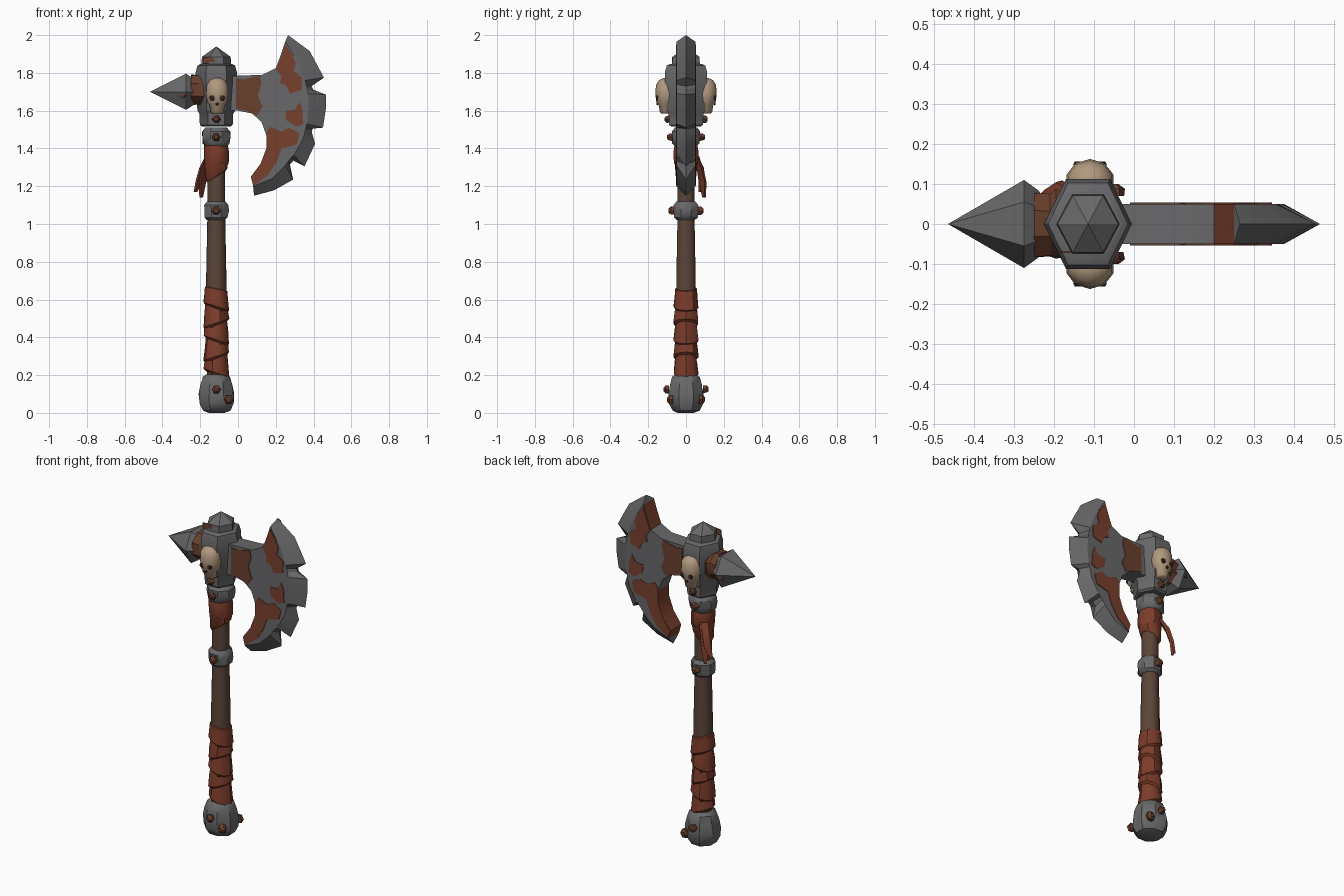
import bpy, bmesh, math, random
from mathutils import Vector, Matrix

if "Cube" in bpy.data.objects:
    bpy.data.objects.remove(bpy.data.objects["Cube"])

random.seed(4)
AX = -0.115  # x of the shaft axis


def material(name, rgb):
    m = bpy.data.materials.new(name)
    m.diffuse_color = (*rgb, 1)
    m.use_nodes = True
    m.node_tree.nodes["Principled BSDF"].inputs["Base Color"].default_value = m.diffuse_color
    return m


METAL = material("dull steel", (0.14, 0.14, 0.145))
RUST = material("dark rust", (0.14, 0.050, 0.026))
BRIGHT = material("red rust", (0.19, 0.050, 0.025))
LEATHER = material("red leather", (0.20, 0.045, 0.023))
WOOD = material("dark wood", (0.105, 0.06, 0.04))
BONE = material("bone", (0.44, 0.32, 0.21))
DARK = material("dark hollow", (0.035, 0.017, 0.012))


def finish(name, bm, mats, angle=38):
    bmesh.ops.recalc_face_normals(bm, faces=bm.faces)
    for f in bm.faces:
        f.smooth = True
    for e in bm.edges:
        e.smooth = e.calc_face_angle(0) < math.radians(angle)
    me = bpy.data.meshes.new(name)
    bm.to_mesh(me)
    bm.free()
    for m in mats:
        me.materials.append(m)
    ob = bpy.data.objects.new(name, me)
    bpy.context.collection.objects.link(ob)
    return ob


def lathe(name, rings, sides, mat, pos=(AX, 0, 0), rot=None, sy=1.0, phase=0.0,
          jitter=0.0, angle=38):
    """Rings are (height, radius, optional tilt) around the local z axis."""
    bm = bmesh.new()
    M = Matrix.Translation(pos) @ (rot or Matrix.Identity(4))
    loops = []
    for r in rings:
        h, rad, tilt = r if len(r) == 3 else (*r, 0)
        loop = []
        for i in range(sides):
            a = math.tau * (i + phase) / sides
            q = rad + random.uniform(-jitter, jitter)
            p = Vector((q * math.cos(a), sy * q * math.sin(a), h))
            p.z += tilt * math.cos(a)
            loop.append(bm.verts.new(M @ p))
        loops.append(loop)
    for a, b in zip(loops, loops[1:]):
        for i in range(sides):
            j = (i + 1) % sides
            bm.faces.new((a[i], a[j], b[j], b[i]))
    bm.faces.new(loops[0])
    bm.faces.new(loops[-1])
    bmesh.ops.remove_doubles(bm, verts=bm.verts, dist=0.0005)
    return finish(name, bm, [mat], angle)


def prism(name, pts, y0, y1, mats, rule=None):
    """Outline in the xz plane, extruded from y0 to y1."""
    bm = bmesh.new()
    a = [bm.verts.new((x, y0, z)) for x, z in pts]
    b = [bm.verts.new((x, y1, z)) for x, z in pts]
    bm.faces.new(a)
    bm.faces.new(b)
    for i in range(len(pts)):
        j = (i + 1) % len(pts)
        bm.faces.new((a[i], a[j], b[j], b[i]))
    bm.normal_update()
    if rule:
        for f in bm.faces:
            f.material_index = rule(f)
    return finish(name, bm, mats)


# Pommel
lathe("pommel", [(0, .045), (.012, .078), (.05, .097), (.1, .1), (.15, .088),
                 (.19, .078), (.203, .06)], 8, METAL, phase=.5, jitter=.004)

# Wooden shaft
lathe("shaft", [(.18, .05), (.6, .055), (.75, .053), (1.05, .047), (1.5, .048)], 10, WOOD)

# Lower grip: overlapping leather turns with alternating tilt
turns = []
for i in range(5):
    z = .2 + i * .088
    t = .022 if i % 2 else -.022
    turns += [(z, .057, t), (z + .012, .068, t), (z + .07, .062, t * .6)]
turns += [(.655, .06, -.012), (.662, .05, -.012)]
lathe("lower_grip_wrap", turns, 10, LEATHER, jitter=.002)

# Upper wrap and its two loose tails
lathe("upper_wrap", [(1.25, .048, .03), (1.265, .058, .03), (1.32, .06, .02),
                     (1.33, .066, -.015), (1.39, .068, -.01), (1.43, .06)],
      10, LEATHER, jitter=.002)
for n, path in enumerate([
        [(-.155, .045, 1.36), (-.185, .075, 1.30), (-.205, .085, 1.23), (-.225, .075, 1.17)],
        [(-.145, .05, 1.36), (-.172, .075, 1.29), (-.188, .09, 1.22), (-.195, .095, 1.14)]]):
    bm = bmesh.new()
    rows = []
    for k, (x, y, z) in enumerate(path):
        w = .02 if k < 3 else .007
        u, v = Vector((.7, .7, 0)) * w, Vector((-.7, .7, 0)) * .007
        c = Vector((x, y, z))
        rows.append([bm.verts.new(c + p) for p in (u + v, v - u, -u - v, u - v)])
    for a, b in zip(rows, rows[1:]):
        for i in range(4):
            j = (i + 1) % 4
            bm.faces.new((a[i], a[j], b[j], b[i]))
    bm.faces.new(rows[0])
    bm.faces.new(rows[-1])
    finish("strap_tail_%d" % (n + 1), bm, [LEATHER])

# Metal bands on the shaft
for name, z, r in (("lower_band", 1.07, .07), ("upper_band", 1.46, .08)):
    lathe(name, [(z - .05, r - .02), (z - .035, r - .004), (z, r), (z + .03, r - .002),
                 (z + .05, r - .018)], 8, METAL, phase=.5, jitter=.003)

# Head socket, cap and neck collar
lathe("head_socket", [(1.515, .075), (1.525, .087), (1.585, .09), (1.60, .1), (1.74, .11),
                      (1.80, .11), (1.838, .1), (1.846, .085)], 6, METAL, sy=1.18, angle=30)
lathe("head_cap", [(1.83, .08), (1.885, .076), (1.94, 0)], 6, METAL, sy=1.08, angle=25)
prism("cap_rust", [(-.185, 1.85), (-.125, 1.85), (-.125, 1.875), (-.15, 1.885), (-.185, 1.88)],
      -.073, -.069, [RUST])

# Back spike with rusted neck
SIDE = Matrix.Rotation(-math.pi / 2, 4, 'Y')  # local z points to -x
lathe("spike", [(.22, .06), (.24, .085), (.275, .11), (.465, 0)], 6, METAL,
      pos=(0, 0, 1.70), rot=SIDE, phase=.5, angle=25)
lathe("spike_neck", [(.17, .085), (.195, .092), (.21, .084), (.25, .086)], 8, RUST,
      pos=(0, 0, 1.71), rot=SIDE, phase=.5, jitter=.004)

# Axe blade: flat body outline = bevel line + inner outline
BEVEL = [(.25, 1.965), (.32, 1.85), (.355, 1.76), (.36, 1.74), (.365, 1.72), (.37, 1.69),
         (.375, 1.62), (.365, 1.53), (.36, 1.51), (.355, 1.49), (.345, 1.45), (.295, 1.365),
         (.28, 1.35), (.268, 1.335), (.25, 1.31), (.18, 1.24), (.08, 1.20)]
EDGE = [(.265, 2.0), (.38, 1.915), (.455, 1.775), (.39, 1.73), (.40, 1.71), (.465, 1.685),
        (.465, 1.61), (.45, 1.51), (.395, 1.505), (.39, 1.488), (.408, 1.425), (.352, 1.305),
        (.295, 1.335), (.275, 1.315), (.292, 1.235), (.19, 1.178), (.085, 1.15)]
INNER = [(.068, 1.25), (.12, 1.32), (.15, 1.40), (.15, 1.47), (.125, 1.54), (.075, 1.585),
         (0, 1.60), (-.06, 1.6), (-.06, 1.78), (0, 1.785), (.13, 1.79), (.2, 1.825), (.225, 1.89)]
T = .05


def rim_rust(f):
    c = f.calc_center_median()
    return int(abs(f.normal.y) < .5 and (c.z > 1.82 or c.z < 1.5))


prism("blade_body", BEVEL + INNER, -T, T, [METAL, BRIGHT], rim_rust)

bm = bmesh.new()
cols = [[bm.verts.new(p) for p in ((b[0], -T, b[1]), (e[0], 0, e[1]), (b[0], T, b[1]))]
        for b, e in zip(BEVEL, EDGE)]
for a, b in zip(cols, cols[1:]):
    for i, j in ((0, 1), (1, 2), (2, 0)):
        bm.faces.new((a[i], a[j], b[j], b[i]))
bm.faces.new(cols[0])
bm.faces.new(cols[-1])
finish("blade_edge", bm, [METAL], 25)

# Rust patches on both blade faces
PATCHES = {
    "upper": (BRIGHT, [(.25, 1.95), (.285, 1.90), (.307, 1.85), (.295, 1.81), (.34, 1.775),
                       (.335, 1.71), (.275, 1.69), (.255, 1.735), (.222, 1.745), (.23, 1.78),
                       (.203, 1.82), (.228, 1.885)]),
    "root": (RUST, [(-.01, 1.77), (.03, 1.765), (.115, 1.785), (.125, 1.745), (.105, 1.68),
                    (.13, 1.62), (.1, 1.575), (.04, 1.60), (-.01, 1.61)]),
    "middle": (BRIGHT, [(.25, 1.60), (.3, 1.605), (.325, 1.645), (.34, 1.61), (.345, 1.53),
                        (.31, 1.515), (.255, 1.55)]),
    "lower": (BRIGHT, [(.15, 1.48), (.17, 1.515), (.23, 1.49), (.27, 1.51), (.325, 1.48),
                       (.31, 1.42), (.23, 1.40), (.205, 1.33), (.16, 1.26), (.085, 1.205),
                       (.07, 1.25), (.12, 1.32), (.15, 1.40)]),
}
for s, side in ((-1, "front"), (1, "back")):
    for name, (mat, pts) in PATCHES.items():
        prism("%s_rust_%s" % (name, side), pts, s * (T - .002), s * (T + .004), [mat])

    # Skull ornament
    cy = s * .105
    lathe("skull_" + side, [(1.585, .028), (1.592, .036), (1.628, .042), (1.645, .056),
                            (1.69, .062), (1.735, .058), (1.76, .042), (1.772, .018)],
          10, BONE, pos=(AX + .005, cy, 0), sy=.93, phase=.5, angle=50)
    face = Matrix.Rotation(-s * math.pi / 2, 4, 'X')  # local z points out of the face
    for n, (dx, z, r, y) in enumerate([(-.025, 1.668, .017, .148), (.025, 1.668, .017, .148),
                                       (0, 1.636, .009, .149)]):
        lathe("skull_hollow_%s_%d" % (side, n), [(0, r), (.008, r * .8)], 6, DARK,
              pos=(AX + .005 + dx, s * y, z), rot=face)

    # Rusted rivets
    for n, (x, z, y, r) in enumerate([(AX, .125, .09, .022), (-.05, .07, .07, .026),
                                      (AX, 1.07, .062, .024), (AX, 1.46, .07, .022),
                                      (AX, 1.555, .085, .022)]):
        lathe("rivet_%s_%d" % (side, n), [(0, r), (.018, r), (.03, r * .5)], 6, RUST,
              pos=(x, s * y, z), rot=face, jitter=.003)

    # Rust spot on the spike
    lathe("spike_rust_" + side, [(0, .02), (.006, .018)], 5, RUST,
          pos=(-.292, s * .086, 1.685), rot=Matrix.Rotation(s * .5, 4, 'Z') @ face)
